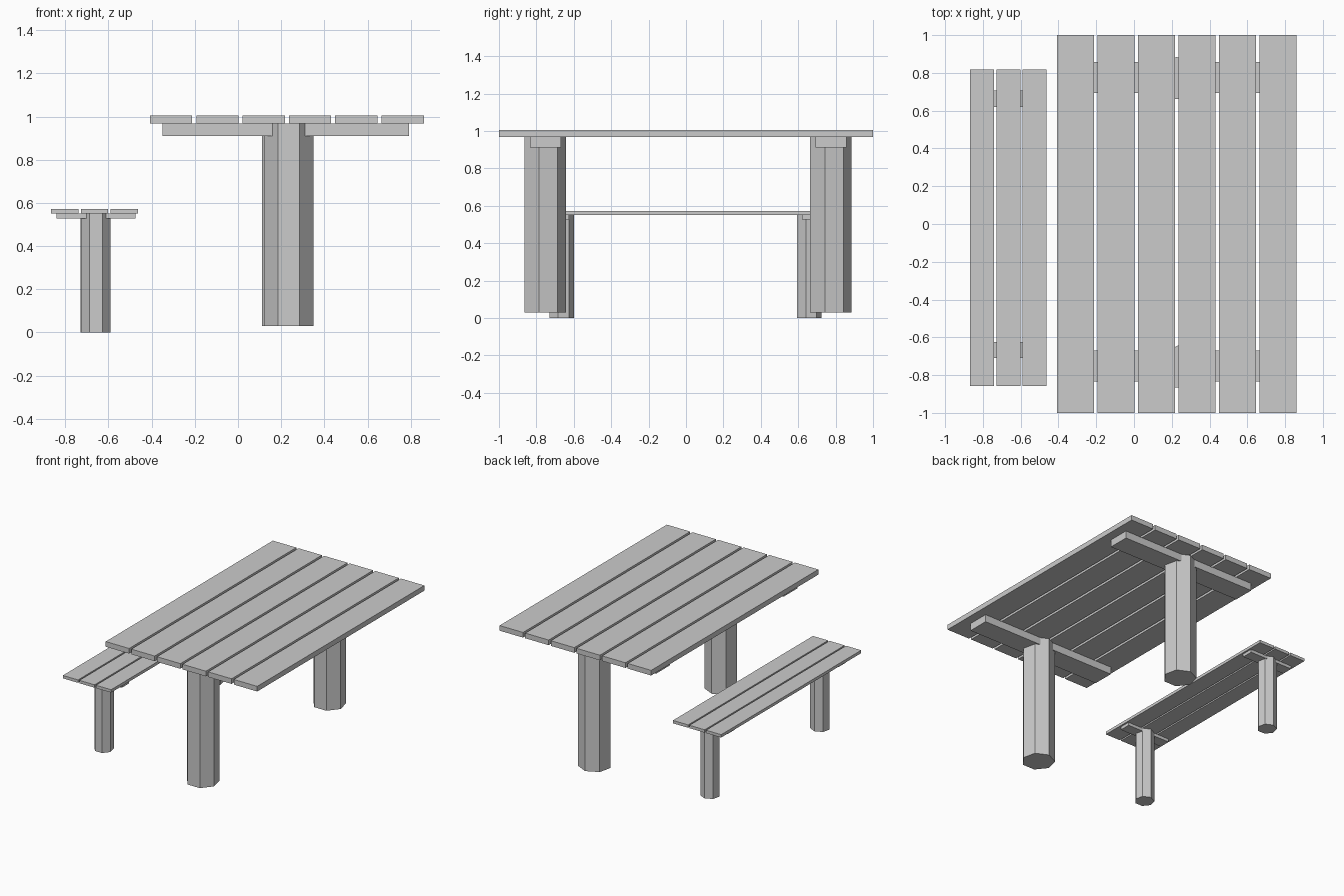
import bpy, math

if "Cube" in bpy.data.objects:
    bpy.data.objects.remove(bpy.data.objects["Cube"])


def box(name, x0, x1, y0, y1, z0, z1):
    bpy.ops.mesh.primitive_cube_add(
        size=1, location=((x0 + x1) / 2, (y0 + y1) / 2, (z0 + z1) / 2))
    ob = bpy.context.object
    ob.name = name
    ob.scale = (x1 - x0, y1 - y0, z1 - z0)
    bpy.ops.object.transform_apply(location=False, rotation=False, scale=True)


def leg(name, x, y, r, z0, z1):
    # seven-sided post with one vertex facing +y and a flat facing -y
    bpy.ops.mesh.primitive_cylinder_add(
        vertices=7, radius=r, depth=z1 - z0, location=(x, y, (z0 + z1) / 2))
    ob = bpy.context.object
    ob.name = name
    top = max(ob.data.vertices, key=lambda v: v.co.y)
    ob.rotation_euler.z = math.pi / 2 - math.atan2(top.co.y, top.co.x)


def planks(name, x0, x1, count, width, y0, y1, z0, z1):
    step = (x1 - x0 - width) / (count - 1)
    for i in range(count):
        x = x0 + i * step
        box(f"{name}_{i + 1}", x, x + width, y0, y1, z0, z1)


# Table: six top planks, two cross beams, two posts
planks("table_plank", -0.408, 0.861, 6, 0.196, -1, 1, 0.967, 1.006)
box("table_front_beam", -0.35, 0.792, -0.833, -0.669, 0.911, 0.967)
box("table_back_beam", -0.35, 0.792, 0.693, 0.857, 0.911, 0.967)
leg("table_front_leg", 0.235, -0.759, 0.117, 0.03, 0.967)
leg("table_back_leg", 0.226, 0.768, 0.117, 0.03, 0.967)

# Bench: three seat planks, two cross bars, two posts
planks("bench_plank", -0.867, -0.463, 3, 0.127, -0.857, 0.817, 0.55, 0.572)
box("bench_front_bar", -0.841, -0.476, -0.71, -0.626, 0.527, 0.55)
box("bench_back_bar", -0.841, -0.476, 0.62, 0.706, 0.527, 0.55)
leg("bench_front_leg", -0.657, -0.668, 0.069, 0, 0.55)
leg("bench_back_leg", -0.663, 0.656, 0.069, 0, 0.55)
